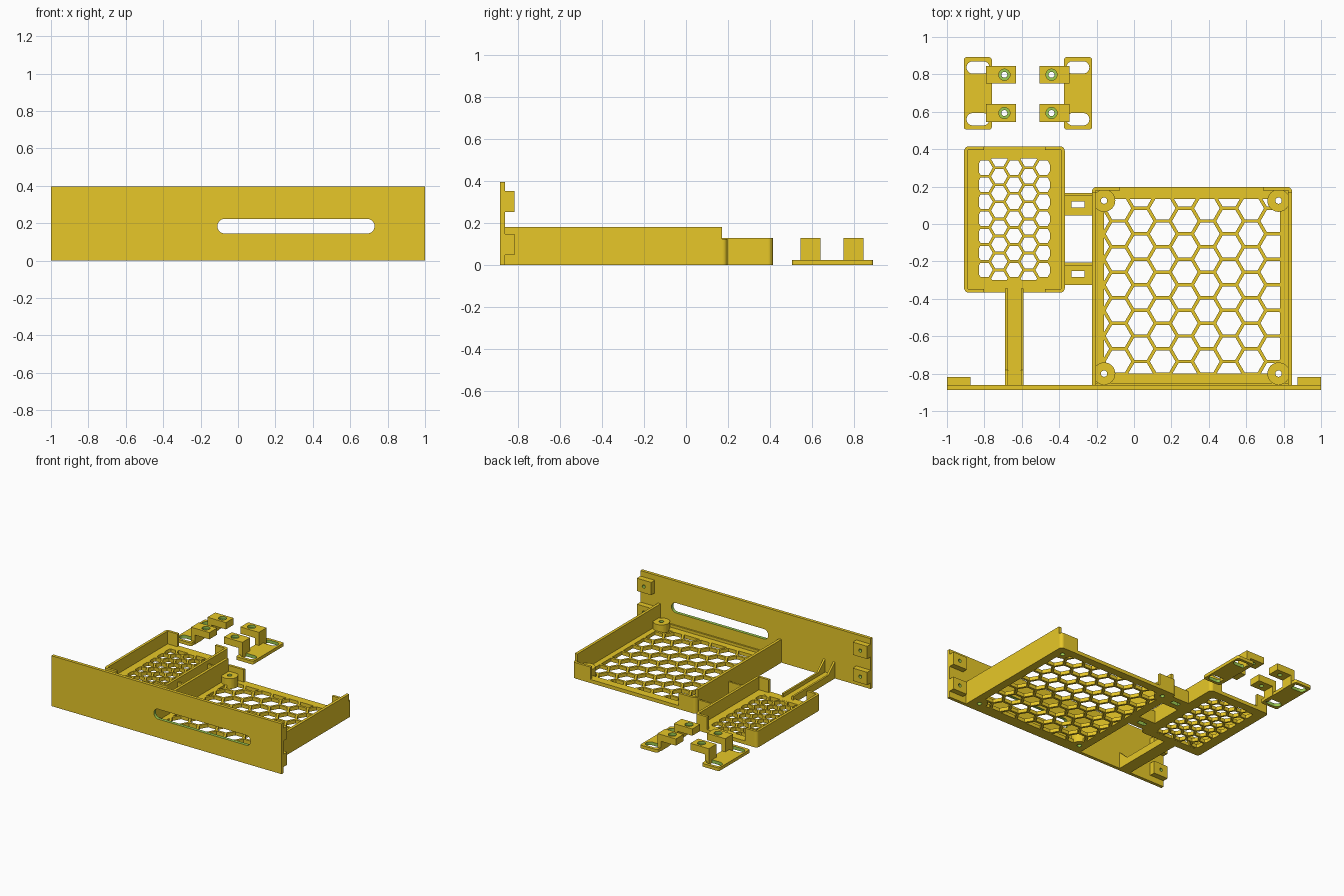
import bpy, bmesh, math

if "Cube" in bpy.data.objects:
    bpy.data.objects.remove(bpy.data.objects["Cube"])


def material(name, rgb):
    m = bpy.data.materials.new(name)
    m.diffuse_color = (*rgb, 1)
    m.use_nodes = True
    m.node_tree.nodes["Principled BSDF"].inputs["Base Color"].default_value = m.diffuse_color
    return m


YELLOW = material("yellow plastic", (0.947, 0.680, 0.025))
GREEN = material("green cut faces", (0.337, 0.597, 0.082))


def prisms(name, outlines, lo, hi, axis="z", mat=YELLOW):
    """Extrude one or more 2D outlines along an axis into a single object."""
    place = {"x": lambda a, b, t: (t, a, b),
             "y": lambda a, b, t: (a, t, b),
             "z": lambda a, b, t: (a, b, t)}[axis]
    bm = bmesh.new()
    for pts in outlines:
        low = [bm.verts.new(place(a, b, lo)) for a, b in pts]
        high = [bm.verts.new(place(a, b, hi)) for a, b in pts]
        bm.faces.new(low)
        bm.faces.new(high)
        for i in range(len(pts)):
            j = (i + 1) % len(pts)
            bm.faces.new((low[i], low[j], high[j], high[i]))
    bmesh.ops.recalc_face_normals(bm, faces=bm.faces)
    me = bpy.data.meshes.new(name)
    bm.to_mesh(me)
    bm.free()
    me.materials.append(mat)
    ob = bpy.data.objects.new(name, me)
    bpy.context.collection.objects.link(ob)
    return ob


def rect(x0, x1, y0, y1):
    return [(x0, y0), (x1, y0), (x1, y1), (x0, y1)]


def round_rect(x0, x1, y0, y1, r, n=8):
    pts = []
    corners = [(x1 - r, y1 - r), (x0 + r, y1 - r), (x0 + r, y0 + r), (x1 - r, y0 + r)]
    for k, (cx, cy) in enumerate(corners):
        for i in range(n + 1):
            a = math.pi / 2 * (k + i / n)
            pts.append((cx + r * math.cos(a), cy + r * math.sin(a)))
    return pts


def ngon(x, y, r, n=24):
    return [(x + r * math.cos(math.tau * i / n), y + r * math.sin(math.tau * i / n)) for i in range(n)]


def box(name, x0, x1, y0, y1, z0, z1):
    return prisms(name, [rect(x0, x1, y0, y1)], z0, z1)


def boolean(ob, cutter, op="DIFFERENCE"):
    mod = ob.modifiers.new("cut", "BOOLEAN")
    mod.object, mod.operation, mod.solver = cutter, op, "EXACT"
    mod.material_mode = "TRANSFER"
    bpy.context.view_layer.objects.active = ob
    bpy.ops.object.modifier_apply(modifier=mod.name)
    bpy.data.objects.remove(cutter)


def cut(ob, outline, lo, hi, axis="z", mat=GREEN):
    boolean(ob, prisms("cutter", [outline], lo, hi, axis, mat))


def honeycomb(ob, x0, x1, y0, y1, cx, cy, pitch, wall):
    """Cut a hexagon grid, cropped to a window, through a floor."""
    r = (pitch - wall) / math.sqrt(3)
    step = pitch * math.sqrt(3) / 2
    cells = []
    for i in range(-12, 13):
        for j in range(-12, 13):
            x, y = cx + i * step, cy + (j + (i % 2) / 2) * pitch
            if x0 - r < x < x1 + r and y0 - pitch / 2 < y < y1 + pitch / 2:
                cells.append(ngon(x, y, r, 6))
    grid = prisms("cutter", cells, -0.05, 0.1)
    boolean(grid, prisms("window", [rect(x0, x1, y0, y1)], -0.04, 0.09), "INTERSECT")
    boolean(ob, grid)


def corner_lip(name, x, y, sx, sy, lx, h, t=0.02, r=0.025, ly=0.03):
    """L-shaped retaining lip with a rounded outer corner."""
    arc = [(r - r * math.cos(a), r - r * math.sin(a)) for a in (math.pi / 2 * i / 8 for i in range(9))]
    pts = [(0, ly)] + arc + [(lx, 0), (lx, t), (t, t), (t, ly)]
    prisms(name, [[(x + sx * a, y + sy * b) for a, b in pts]], 0, h)


FLOOR = 0.028

# Front panel with a rounded slot
panel = prisms("front_panel", [rect(-1, 1, 0, 0.395)], -0.887, -0.862, "y")
cut(panel, round_rect(-0.11, 0.73, 0.145, 0.223, 0.0385), -1, -0.8, "y")

# Screw blocks behind the panel ends
for sx in (-1, 1):
    for z in (0.098, 0.302):
        x0, x1 = sorted((sx * 0.875, sx))
        block = box("panel_screw_block", x0, x1, -0.863, -0.818, z - 0.05, z + 0.05)
        cut(block, ngon(sx * 0.94, z, 0.013), -0.855, -0.7, "y")

# Large tray: honeycomb floor, side walls, front strip, rear lips
tray = prisms("large_tray_floor", [round_rect(-0.225, 0.845, -0.865, 0.198, 0.025)], 0, FLOOR)
honeycomb(tray, -0.16, 0.78, -0.8, 0.135, -0.083, 0.084, 0.1365, 0.018)
posts = [(x, y) for x in (-0.16, 0.773) for y in (-0.8, 0.125)]
for x, y in posts:
    cut(tray, ngon(x, y, 0.017), -0.1, 0.1)
box("large_tray_left_wall", -0.225, -0.203, -0.863, 0.172, 0, 0.182)
box("large_tray_right_wall", 0.823, 0.845, -0.863, 0.172, 0, 0.182)
box("large_tray_front_strip", -0.21, 0.83, -0.863, -0.85, 0, 0.05)
corner_lip("large_tray_lip", -0.225, 0.198, 1, -1, 0.15, 0.125)
corner_lip("large_tray_lip", 0.845, 0.198, -1, -1, 0.155, 0.125)

# Mounting posts of the large tray
for x, y in posts:
    post = prisms("mounting_post", [ngon(x, y, 0.06, 32)], 0, 0.08)
    cut(post, ngon(x, y, 0.017), -0.1, 0.2)

# Small tray
small = prisms("small_tray_floor", [round_rect(-0.908, -0.37, -0.367, 0.415, 0.025)], 0, FLOOR)
honeycomb(small, -0.83, -0.45, -0.3, 0.35, -0.72, 0.255, 0.091, 0.015)
box("small_tray_left_wall", -0.908, -0.888, -0.34, 0.388, 0, 0.128)
box("small_tray_right_wall", -0.39, -0.37, -0.34, 0.388, 0, 0.128)
for y, sy in ((-0.367, 1), (0.415, -1)):
    corner_lip("small_tray_lip", -0.908, y, 1, sy, 0.105, 0.128)
    corner_lip("small_tray_lip", -0.37, y, -1, sy, 0.105, 0.128)

# Slotted links between the trays, each with an upright rib
for y0, y1 in ((0.045, 0.165), (-0.327, -0.207)):
    link = box("tray_link", -0.372, -0.222, y0, y1, 0, FLOOR)
    ym = (y0 + y1) / 2
    cut(link, rect(-0.333, -0.264, ym - 0.016, ym + 0.016), -0.1, 0.1)
    box("tray_link_rib", -0.372, -0.222, y1 - 0.015, y1, 0, 0.1)

# Arm from the panel to the small tray, ribs rising to gussets
box("support_arm", -0.69, -0.59, -0.863, -0.366, 0, FLOOR)
rib = [(-0.863, 0), (-0.345, 0), (-0.345, 0.055), (-0.78, 0.055), (-0.863, 0.13)]
for x in (-0.69, -0.605):
    prisms("support_arm_rib", [rib], x, x + 0.015, "x")

# Pair of loose clamp brackets
MID = -0.567
for s in (-1, 1):
    def span(a, b):
        return sorted((MID + s * a, MID + s * b))

    plate = prisms("bracket_plate", [round_rect(*span(0.193, 0.343), 0.505, 0.892, 0.015)], 0, 0.025)
    for y in (0.56, 0.837):
        cut(plate, round_rect(*span(0.206, 0.328), y - 0.033, y + 0.033, 0.0325), -0.1, 0.1)
    for y in (0.593, 0.798):
        a, b = span(0.063, 0.223)
        c = MID + s * 0.19
        e = MID + s * 0.223
        f = MID + s * 0.063
        profile = [(e, 0.0), (e, 0.128), (f, 0.128), (f, 0.075), (c, 0.075), (c, 0.0)]
        clamp = prisms("bracket_clamp", [profile], y - 0.048, y + 0.048, "y")
        x = MID + s * 0.126
        cut(clamp, ngon(x, y, 0.03), 0.108, 0.2)
        cut(clamp, ngon(x, y, 0.016), 0.0, 0.2)
